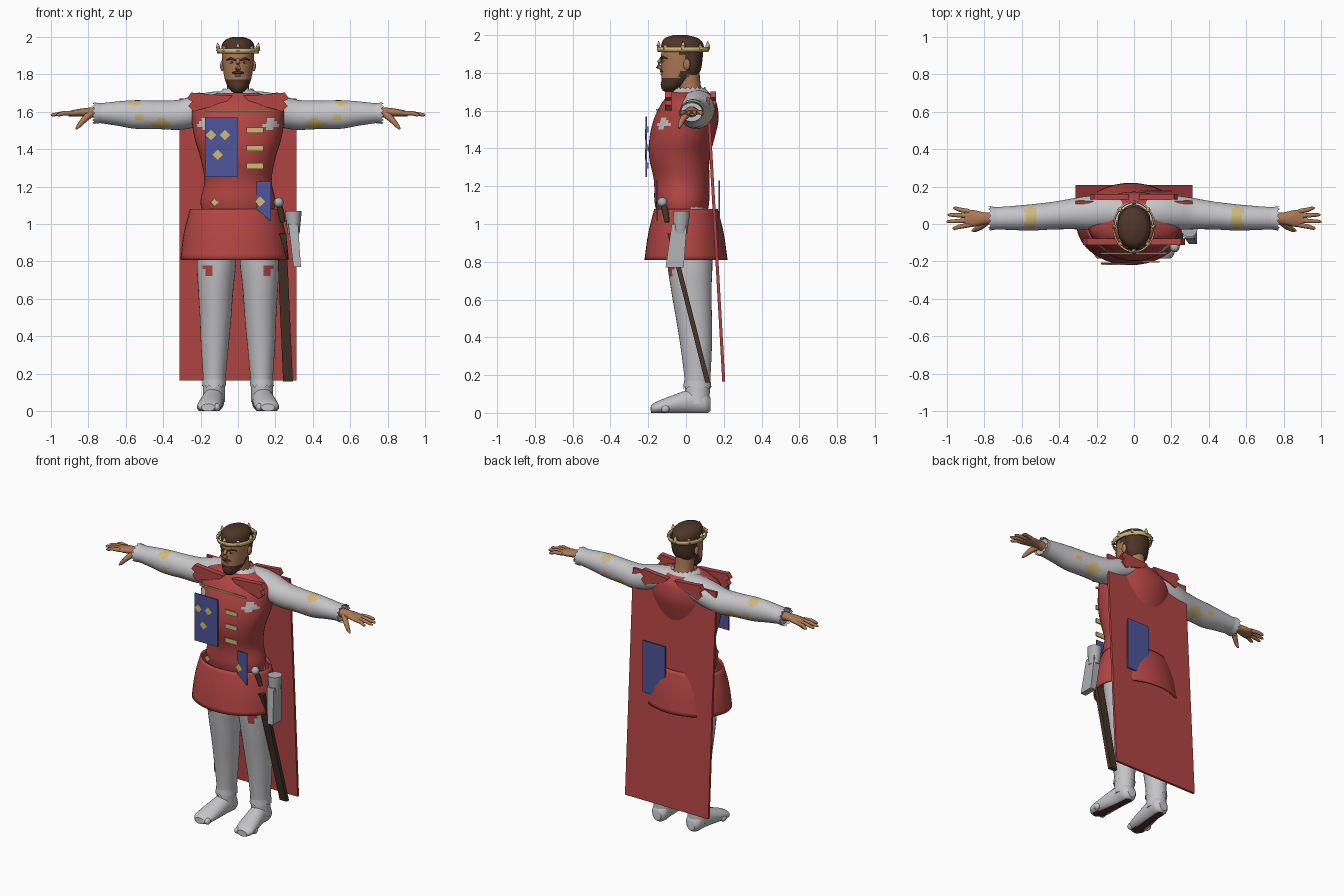
import bpy, bmesh, math
from mathutils import Vector

cube = bpy.data.objects.get("Cube")
if cube:
    bpy.data.objects.remove(cube, do_unlink=True)


def material(name, rgb):
    m = bpy.data.materials.new(name)
    m.use_nodes = True
    m.diffuse_color = (*rgb, 1)
    m.node_tree.nodes["Principled BSDF"].inputs["Base Color"].default_value = (*rgb, 1)
    return m


RED = material("red cloth", (0.45, 0.06, 0.055))
WHITE = material("pale grey cloth", (0.56, 0.56, 0.58))
GOLD = material("gold", (0.64, 0.48, 0.19))
BLUE = material("blue cloth", (0.075, 0.09, 0.32))
SKIN = material("skin", (0.42, 0.19, 0.09))
HAIR = material("brown hair", (0.075, 0.036, 0.02))
LEATHER = material("dark leather", (0.06, 0.036, 0.022))
STEEL = material("steel", (0.42, 0.43, 0.45))


def finish(name, bm, mats, paint=None):
    bmesh.ops.recalc_face_normals(bm, faces=bm.faces)
    if paint:
        for f in bm.faces:
            f.material_index = paint(f.calc_center_median())
    me = bpy.data.meshes.new(name)
    bm.to_mesh(me)
    bm.free()
    for m in mats:
        me.materials.append(m)
    ob = bpy.data.objects.new(name, me)
    bpy.context.collection.objects.link(ob)
    bpy.ops.object.select_all(action="DESELECT")
    ob.select_set(True)
    bpy.context.view_layer.objects.active = ob
    bpy.ops.object.shade_smooth_by_angle(angle=math.radians(40))
    return ob


def smooth_rings(rings, sub):
    """Catmull-Rom interpolation between the given sections."""
    out = []
    for i in range(len(rings) - 1):
        a, b, c, d = (rings[max(0, min(len(rings) - 1, i + k))] for k in (-1, 0, 1, 2))
        for j in range(sub):
            t = j / sub
            out.append([q + 0.5 * t * (r - p + t * (2 * p - 5 * q + 4 * r - s + t * (3 * (q - r) + s - p)))
                        for p, q, r, s in zip(a, b, c, d)])
    return out + [rings[-1]]


def loft(name, rings, mats, axis="z", segs=24, sub=4, side=1, phase=0.0,
         caps=True, jag=0.0, floor=False, paint=None):
    """Elliptical sections: (position on axis, centre u, centre v, radius u, radius v)."""
    bm = bmesh.new()
    rows = []
    sections = smooth_rings(rings, sub)
    for n, (t, u, v, ru, rv) in enumerate(sections):
        row = []
        for k in range(segs):
            a = math.tau * k / segs + phase
            p, q = u + ru * math.cos(a), v + rv * math.sin(a)
            w = t + (jag * (k % 2) if n == len(sections) - 1 else 0)
            co = {"z": (p, q, w), "x": (w, p, q), "y": (p, w, q)}[axis]
            row.append(bm.verts.new((co[0] * side, co[1], max(0, co[2]) if floor else co[2])))
        rows.append(row)
    for r0, r1 in zip(rows, rows[1:]):
        for k in range(segs):
            m = (k + 1) % segs
            bm.faces.new((r0[k], r0[m], r1[m], r1[k]))
    if caps:
        bm.faces.new(rows[0])
        bm.faces.new(rows[-1])
    return finish(name, bm, mats, paint)


def box(name, rings, mat):
    r = [(t, u, v, a * math.sqrt(2), b * math.sqrt(2)) for t, u, v, a, b in rings]
    return loft(name, r, [mat], segs=4, sub=1, phase=math.pi / 4)


def plate(name, outline, y, mat, thick=0.008, side=1):
    bm = bmesh.new()
    f = bm.faces.new([bm.verts.new((x * side, y, z)) for x, z in outline])
    new = bmesh.ops.extrude_face_region(bm, geom=[f])["geom"]
    bmesh.ops.translate(bm, vec=(0, thick, 0), verts=[g for g in new if isinstance(g, bmesh.types.BMVert)])
    return finish(name, bm, [mat])


def rect(name, x0, x1, z0, z1, y, mat):
    return plate(name, [(x0, z0), (x1, z0), (x1, z1), (x0, z1)], y, mat)


def ball(name, loc, radii, mat):
    bm = bmesh.new()
    bmesh.ops.create_uvsphere(bm, u_segments=14, v_segments=10, radius=1)
    for v in bm.verts:
        v.co = Vector(c * r for c, r in zip(v.co, radii)) + Vector(loc)
    return finish(name, bm, [mat])


def rod(name, pts, radii, mat, side=1):
    """Tapered tube through points."""
    bm = bmesh.new()
    rows = []
    for i, p in enumerate(pts):
        d = Vector(pts[min(i + 1, len(pts) - 1)]) - Vector(pts[max(i - 1, 0)])
        q = d.to_track_quat("Z", "Y")
        ring = [Vector(p) + q @ Vector((math.cos(a), math.sin(a), 0)) * radii[i]
                for a in (math.tau * k / 10 for k in range(10))]
        rows.append([bm.verts.new((c.x * side, c.y, c.z)) for c in ring])
    for a, b in zip(rows, rows[1:]):
        for k in range(10):
            bm.faces.new((a[k], a[k - 1], b[k - 1], b[k]))
    bm.faces.new(rows[0])
    bm.faces.new(rows[-1])
    return finish(name, bm, [mat])


def near(c, spots):
    return any(abs(abs(c.x) - x) / w + abs(c.z - z) / h < 1 for x, z, w, h in spots)


# Tunic with worn patches on the chest, and flared skirt
loft("tunic", [(1.04, 0, -.02, .185, .13), (1.12, 0, -.022, .2, .145), (1.23, 0, -.023, .18, .147),
               (1.35, 0, -.035, .2, .16), (1.45, 0, -.022, .23, .172), (1.55, 0, 0, .247, .172),
               (1.63, 0, .015, .25, .15), (1.67, 0, .02, .2, .125), (1.7, 0, .02, .11, .1)],
     [RED, WHITE], segs=56, sub=6,
     paint=lambda c: int(c.y < 0 and near(c, [(.175, 1.53, .05, .035)])))
skirt = loft("skirt", [(.81, -.018, 0, .29, .22), (.95, -.018, 0, .272, .2), (1.08, -.018, 0, .238, .168)],
             [RED], segs=40, caps=False)
sol = skirt.modifiers.new("thickness", "SOLIDIFY")
sol.thickness = 0.01
loft("hips", [(.86, 0, .01, .19, .12), (1.0, 0, 0, .19, .13), (1.09, 0, .0, .19, .115)], [WHITE])

# Cape hanging as a flat slanted board
box("cape", [(.165, 0, .2, .312, .008), (1.67, 0, .115, .312, .008)], RED)

# Collar and neck
loft("collar", [(1.66, 0, .025, .15, .12), (1.7, 0, .025, .11, .095), (1.715, 0, .022, .08, .08)],
     [WHITE], segs=36, jag=.012, caps=False)
loft("neck", [(1.66, 0, .03, .07, .07), (1.72, 0, .02, .06, .06), (1.82, 0, 0, .06, .07)], [SKIN])


# Head, painted as face, beard and hair
def head_paint(c):
    face = c.y < -.035 and 1.775 < c.z < 1.925
    cheek = c.y < .0 and 1.81 < c.z < 1.89
    nape = c.y > .0 and c.z < 1.79
    return 0 if face or cheek or nape else 1


loft("head", [(1.7, 0, -.085, .022, .024), (1.725, 0, -.075, .05, .052), (1.76, 0, -.052, .066, .078),
              (1.8, 0, -.033, .076, .098), (1.86, 0, -.024, .083, .108), (1.91, 0, -.02, .085, .11),
              (1.96, 0, -.02, .076, .098), (1.985, 0, -.02, .045, .06)],
     [SKIN, HAIR], segs=40, sub=6, paint=head_paint)
loft("hair_cap", [(1.925, 0, -.018, .09, .115), (1.96, 0, -.02, .085, .108), (1.985, 0, -.025, .065, .085),
                  (2.0, 0, -.03, .025, .035)], [HAIR])
loft("back_hair", [(1.79, 0, .025, .055, .04), (1.83, 0, .03, .075, .052), (1.93, 0, .03, .087, .062)], [HAIR])
rod("nose", [(0, -.128, 1.88), (0, -.143, 1.855), (0, -.147, 1.835), (0, -.125, 1.823)],
    [.009, .012, .015, .012], SKIN)
ball("moustache", (0, -.125, 1.808), (.034, .014, .008), HAIR)
ball("chin_beard", (0, -.108, 1.738), (.036, .026, .038), HAIR)
ball("lips", (0, -.126, 1.792), (.02, .009, .006), SKIN)
for s in (1, -1):
    ball("ear", (.084 * s, .005, 1.845), (.012, .018, .03), SKIN)
    ball("eye", (.033 * s, -.118, 1.862), (.014, .009, .006), WHITE)
    ball("pupil", (.033 * s, -.125, 1.862), (.006, .004, .006), HAIR)
    rod("eyebrow", [(.012, -.131, 1.874), (.038, -.125, 1.884), (.062, -.1, 1.876)], [.005, .006, .003], HAIR, s)

# Crown band and points
band = loft("crown_band", [(1.912, 0, -.015, .103, .127), (1.938, 0, -.015, .106, .13)],
            [GOLD], segs=40, sub=1, caps=False)
sol = band.modifiers.new("thickness", "SOLIDIFY")
sol.thickness = 0.008
for k in range(8):
    a = math.tau * k / 8
    x, y = .106 * math.cos(a), -.015 + .13 * math.sin(a)
    tip = 1.968 if k % 2 == 0 else 1.952
    rod("crown_point", [(x, y, 1.925), (x, y, 1.945), (x * 1.03, y, tip)], [.013, .012, .002], GOLD)

sleeve = [(.05, .06, 1.64, .08, .07), (.15, .065, 1.627, .09, .078), (.24, .06, 1.6, .09, .085),
          (.32, .055, 1.583, .083, .08), (.43, .045, 1.583, .074, .076), (.55, .035, 1.585, .07, .076),
          (.65, .032, 1.59, .064, .064), (.76, .03, 1.592, .058, .05)]
leg = [(1.0, .11, .01, .1, .125), (.8, .115, .02, .105, .12), (.65, .119, .028, .094, .107),
       (.5, .12, .042, .084, .095), (.35, .124, .054, .074, .083), (.2, .126, .06, .062, .07),
       (.12, .128, .06, .058, .066), (.05, .13, .06, .06, .066)]
foot = [(-.185, .16, .02, .035, .02), (-.15, .155, .028, .062, .034), (-.06, .143, .045, .062, .052),
        (.03, .132, .06, .056, .066), (.1, .128, .055, .054, .062), (.13, .127, .045, .03, .035)]
flap = [(.03, 1.685), (.14, 1.692), (.25, 1.702), (.272, 1.67), (.245, 1.655), (.265, 1.63),
        (.235, 1.6), (.19, 1.615), (.07, 1.645)]
for s, word in ((1, "left"), (-1, "right")):
    # Sleeves with worn patches, ragged cuffs and shoulder flaps
    loft(word + "_sleeve", sleeve, [WHITE, GOLD], "x", 32, 8, s,
         paint=lambda c: int(near(c, [(.41, 1.535, .06, .035), (.55, 1.648, .04, .03), (.53, 1.57, .04, .018)])))
    loft(word + "_cuff", [(.73, .03, 1.592, .058, .053), (.765, .03, 1.592, .064, .058)],
         [WHITE], "x", 28, 1, s, jag=.014, caps=False)
    plate(word + "_front_flap", flap, -.112, RED, .035, s)
    plate(word + "_back_flap", [(x * .85, z) for x, z in flap], .13, RED, .03, s)
    # Hands
    loft(word + "_palm", [(.74, .03, 1.593, .032, .03), (.8, .03, 1.597, .032, .024),
                          (.86, .03, 1.593, .045, .02), (.905, .03, 1.588, .042, .014)], [SKIN], "x", side=s)
    for i, reach in enumerate((.97, 1.0, .995, .965)):
        y = -.005 + i * .024
        tip = y + (i - 1.5) * .012
        rod(word + "_finger", [(.88, y, 1.592), (.93, (y + tip) / 2, 1.592), (reach - .01, tip, 1.583),
                               (reach, tip, 1.581)], [.013, .012, .009, .004], SKIN, s)
    rod(word + "_thumb", [(.785, .015, 1.59), (.82, -.015, 1.56), (.85, -.032, 1.525), (.865, -.036, 1.507)],
        [.02, .017, .012, .005], SKIN, s)
    # Legs, ankles, feet and toes
    loft(word + "_leg", leg, [WHITE, RED], segs=32, sub=8, side=s,
         paint=lambda c: int(c.y < 0 and near(c, [(.155, .76, .035, .04)])))
    loft(word + "_ankle_cuff", [(.17, .127, .06, .062, .07), (.125, .128, .06, .064, .074)],
         [WHITE], segs=28, sub=1, side=s, jag=.015, caps=False)
    loft(word + "_foot", foot, [WHITE, HAIR], "y", 28, 5, s, floor=True,
         paint=lambda c: int(c.z < .001))
    for i in range(4):
        ball(word + "_toe", (s * (.112 + i * .03), -.165 + i * i * .006, .022), (.018, .024, .021), WHITE)


# Heraldic panels, diamonds, chest bars and trim
def diamond(name, x, z, y, r=.028):
    plate(name, [(x - r, z), (x, z - r), (x + r, z), (x, z + r)], y, GOLD, .004)


rect("chest_panel", -.175, -.003, 1.25, 1.57, -.214, BLUE)
for x, z in ((-.145, 1.475), (-.07, 1.475), (-.107, 1.37)):
    diamond("chest_diamond", x, z, -.218)
for z in (1.5, 1.405, 1.31):
    rect("chest_bar", .045, .135, z - .015, z + .015, -.206, GOLD)
rect("chest_trim", -.175, .175, 1.6, 1.61, -.16, GOLD)
plate("hip_panel", [(.1, 1.08), (.175, 1.015), (.175, 1.23), (.1, 1.23)], -.156, BLUE)
diamond("hip_diamond", .117, 1.12, -.16)
diamond("belt_stud", -.125, 1.115, -.15, .022)
rect("back_panel", .03, .2, .88, 1.23, .172, BLUE)

# Sword scabbard, steel case and dagger
box("scabbard", [(.16, .267, .115, .026, .013), (.95, .232, -.085, .026, .013)], LEATHER)
box("steel_case", [(.77, .316, -.06, .02, .048), (1.0, .295, -.035, .026, .04)], STEEL)
loft("case_cap", [(.95, .297, -.03, .032, .038), (1.055, .295, -.025, .044, .046),
                  (1.07, .295, -.025, .045, .046)], [STEEL], segs=14, sub=1)
rod("dagger_grip", [(.215, -.125, 1.12), (.228, -.11, 1.07), (.24, -.1, 1.01)], [.013, .018, .014], LEATHER)
ball("dagger_pommel", (.217, -.125, 1.115), (.026, .026, .026), STEEL)
